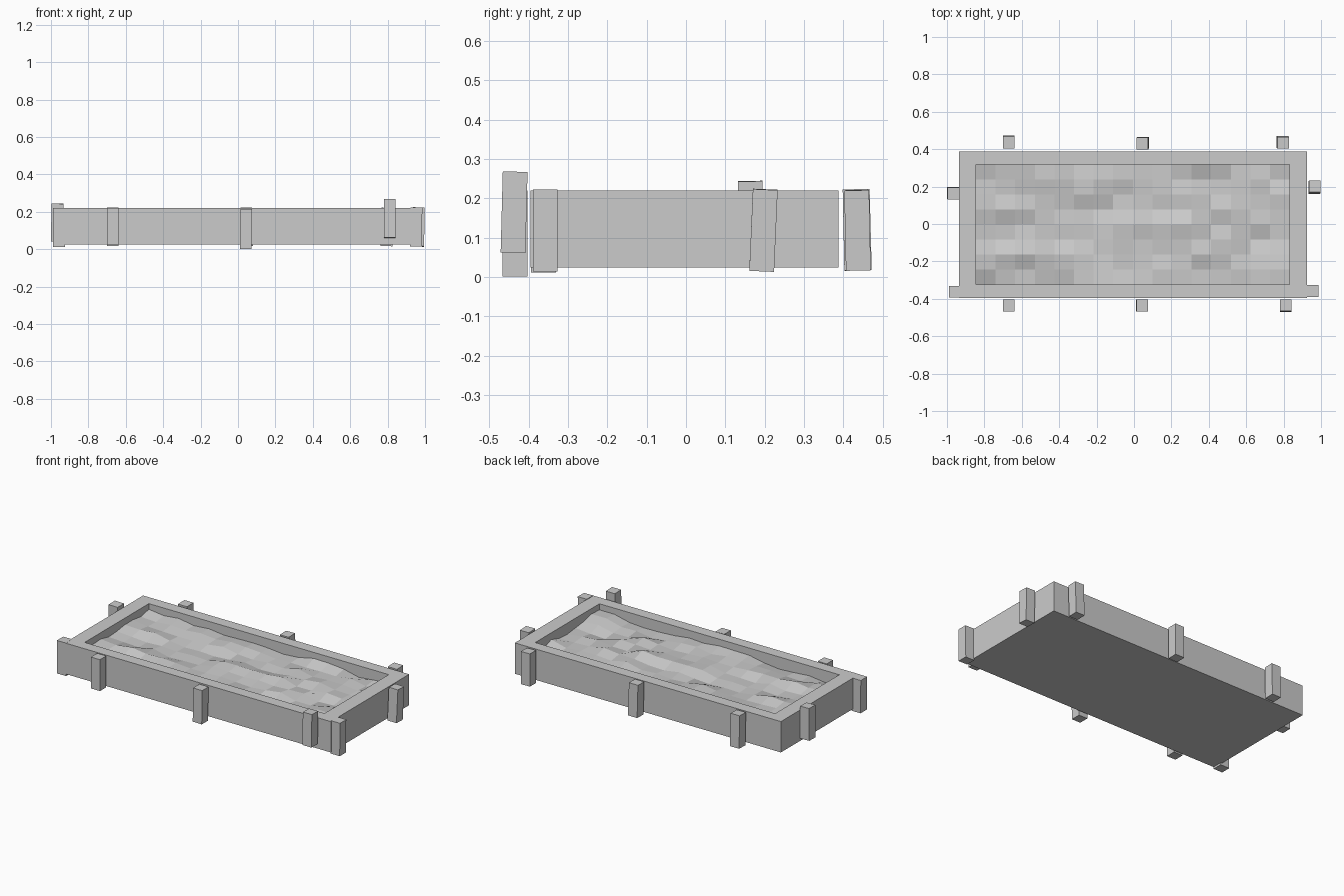
import bpy, bmesh, math, random
from mathutils import noise, Vector

if "Cube" in bpy.data.objects:
    bpy.data.objects.remove(bpy.data.objects["Cube"])

random.seed(4)

# Outer and inner outlines of the bed
OX0, OX1, OY0, OY1 = -0.935, 0.925, -0.395, 0.388
IX0, IX1, IY0, IY1 = -0.845, 0.832, -0.324, 0.317
Z0, Z1, FLOOR = 0.025, 0.22, 0.10


def finish(name, bm):
    bmesh.ops.recalc_face_normals(bm, faces=bm.faces)
    me = bpy.data.meshes.new(name)
    bm.to_mesh(me)
    bm.free()
    ob = bpy.data.objects.new(name, me)
    bpy.context.collection.objects.link(ob)
    return ob


def rect(bm, x0, x1, y0, y1, z):
    return [bm.verts.new(p) for p in ((x0, y0, z), (x1, y0, z), (x1, y1, z), (x0, y1, z))]


def bridge(bm, a, b):
    for i in range(4):
        j = (i + 1) % 4
        bm.faces.new((a[i], a[j], b[j], b[i]))


# Planter frame with mitred rim, recess and closed underside
bm = bmesh.new()
loops = [rect(bm, OX0, OX1, OY0, OY1, Z0), rect(bm, OX0, OX1, OY0, OY1, Z1),
         rect(bm, IX0, IX1, IY0, IY1, Z1), rect(bm, IX0, IX1, IY0, IY1, FLOOR)]
for a, b in zip(loops, loops[1:]):
    bridge(bm, a, b)
bm.faces.new(loops[0])
bm.faces.new(loops[-1])
finish("bed_frame", bm)

# Lumpy faceted soil
NX, NY = 16, 8
bm = bmesh.new()
grid = []
for j in range(NY + 1):
    row = []
    for i in range(NX + 1):
        x = IX0 + (IX1 - IX0) * i / NX
        y = IY0 + (IY1 - IY0) * j / NY
        z = 0.165 + 0.022 * noise.noise(Vector((x * 3, y * 8, 1.7))) + random.uniform(-0.014, 0.014)
        row.append(bm.verts.new((x, y, z)))
    grid.append(row)
for j in range(NY):
    for i in range(NX):
        bm.faces.new((grid[j][i], grid[j][i + 1], grid[j + 1][i + 1], grid[j + 1][i]))
finish("soil", bm)


# Slightly leaning stakes around the frame
def stake(name, x, y, z0, z1, lean_x=0.0, lean_y=0.0, w=0.063):
    bm = bmesh.new()
    bmesh.ops.create_cube(bm, size=1)
    for v in bm.verts:
        v.co = (v.co.x * w, v.co.y * w, v.co.z * (z1 - z0 - 0.004))
    ob = finish(name, bm)
    ob.location = (x, y, (z0 + z1) / 2)
    ob.rotation_euler = (math.radians(lean_y), math.radians(lean_x), 0)


stakes = [
    ("front_stake", -0.67, -0.435, 0.02, 0.222, 0, 0),
    ("front_stake", 0.043, -0.435, 0.0, 0.218, 0.8, 0),
    ("front_stake", 0.811, -0.437, 0.06, 0.27, 0, -1.5),
    ("back_stake", -0.67, 0.438, 0.015, 0.225, 0, 1.5),
    ("back_stake", 0.046, 0.432, 0.015, 0.225, -0.8, 1.2),
    ("back_stake", 0.796, 0.436, 0.015, 0.223, 0.8, 1.2),
    ("left_stake", -0.967, 0.165, 0.04, 0.246, 1, 1),
    ("left_stake", -0.958, -0.362, 0.01, 0.222, -0.5, 0),
    ("right_stake", 0.965, 0.197, 0.013, 0.225, 1, -2.5),
    ("right_stake", 0.953, -0.358, 0.013, 0.225, 0.5, 0),
]
for i, (name, *args) in enumerate(stakes):
    stake(f"{name}_{i}", *args)
